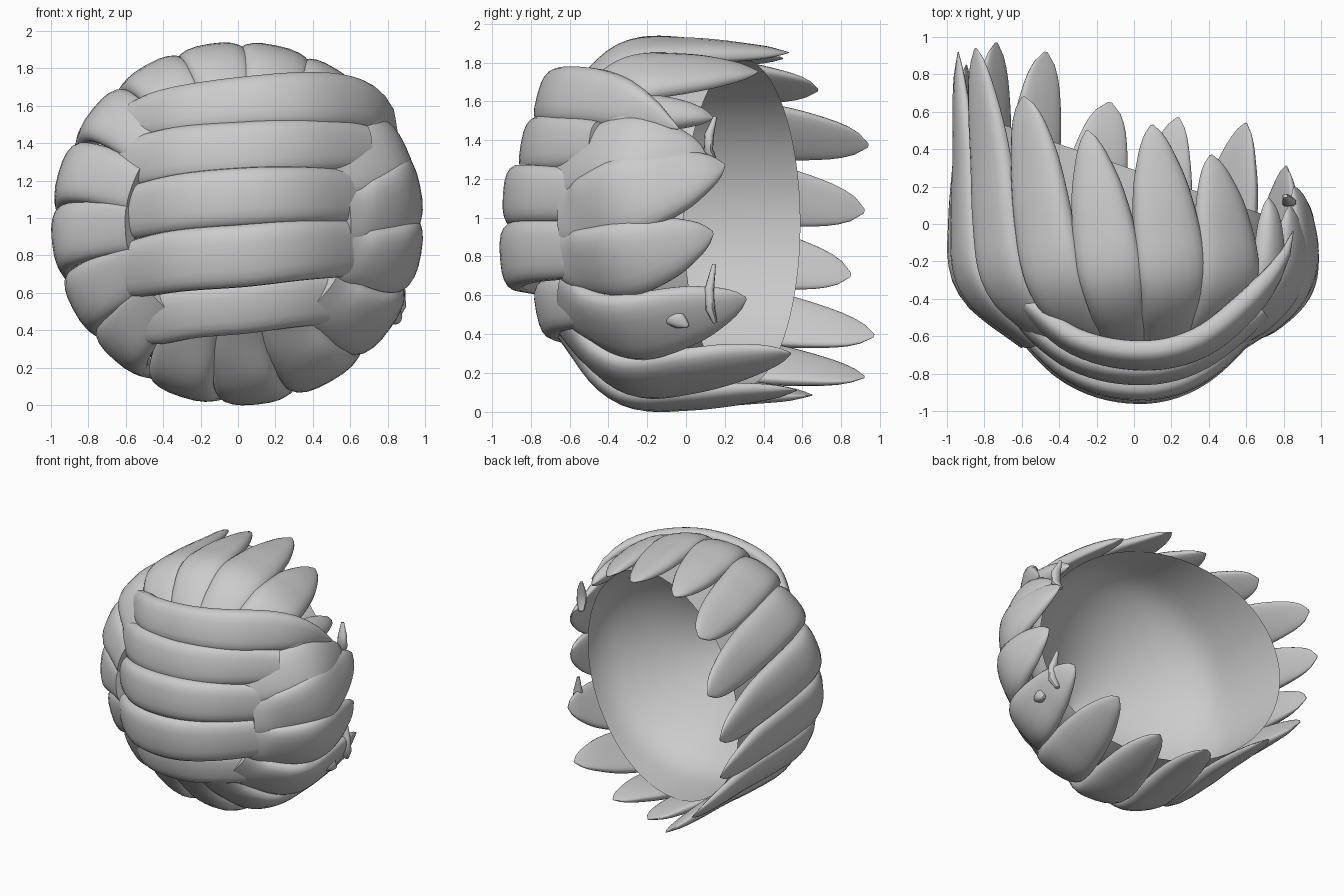
import bpy, math
from mathutils import Vector

if "Cube" in bpy.data.objects:
    bpy.data.objects.remove(bpy.data.objects["Cube"])

CZ = 0.97  # height of the shell axis, which runs along y


def interp(x, table):
    """Smooth (Catmull-Rom style) lookup in a list of (x, value)."""
    n = len(table)
    x = min(max(x, table[0][0]), table[-1][0])
    i = 0
    while i < n - 2 and x > table[i + 1][0]:
        i += 1

    def slope(k):
        a, b = table[max(k - 1, 0)], table[min(k + 1, n - 1)]
        return (b[1] - a[1]) / (b[0] - a[0])
    (x0, v0), (x1, v1) = table[i], table[i + 1]
    h = x1 - x0
    t = (x - x0) / h
    return ((2*t**3 - 3*t**2 + 1) * v0 + (t**3 - 2*t**2 + t) * h * slope(i)
            + (3*t**2 - 2*t**3) * v1 + (t**3 - t**2) * h * slope(i + 1))


def make(name, verts, faces, angle=45):
    me = bpy.data.meshes.new(name)
    me.from_pydata(verts, [], faces)
    me.update()
    ob = bpy.data.objects.new(name, me)
    bpy.context.collection.objects.link(ob)
    bpy.ops.object.select_all(action='DESELECT')
    ob.select_set(True)
    bpy.context.view_layer.objects.active = ob
    bpy.ops.object.mode_set(mode='EDIT')
    bpy.ops.mesh.select_all(action='SELECT')
    bpy.ops.mesh.normals_make_consistent(inside=False)
    bpy.ops.object.mode_set(mode='OBJECT')
    bpy.ops.object.shade_smooth_by_angle(angle=math.radians(angle))
    return ob


def loft(name, pts, outs, ws, ts, e=0.8, seg=20, under=1.0):
    """Padded plate along a path: half widths ws, half thicknesses ts."""
    verts, faces, n = [], [], len(pts)
    for i, p in enumerate(pts):
        tan = (pts[min(i + 1, n - 1)] - pts[max(i - 1, 0)]).normalized()
        out = (outs[i] - tan * outs[i].dot(tan)).normalized()
        side = tan.cross(out)
        for k in range(seg):
            a = 2 * math.pi * k / seg
            c, s = math.cos(a), math.sin(a)
            c = math.copysign(abs(c) ** e, c)
            s = math.copysign(abs(s) ** e, s)
            if s < 0:
                s *= under
            verts.append(p + side * ws[i] * c + out * ts[i] * s)
    for i in range(n - 1):
        for k in range(seg):
            a, b = i * seg + k, i * seg + (k + 1) % seg
            faces.append((a, b, b + seg, a + seg))
    faces.append(tuple(range(seg)))
    faces.append(tuple(range((n - 1) * seg, n * seg)))
    return make(name, verts, faces)


# Pointed scales wrapped around the shell
ENVELOPE = [(-.63, .62), (-.4, .88), (-.25, .962), (0, .97), (.4, .96), (1, 1.0)]
WIDTH = [(0, .74), (.15, .9), (.4, 1), (.7, .8), (.88, .48), (.96, .25), (1, .04)]
BLUNT = [(0, .76), (.15, .92), (.4, 1), (.7, .88), (.88, .62), (.96, .36), (1, .06)]
THICK = [(0, .7), (.15, .95), (.4, 1), (.7, .85), (.9, .5), (1, .04)]


def scale(name, a0, a1, y1, w, y0=-.62):
    pts, outs, ws, ts = [], [], [], []
    N = 26
    for i in range(N + 1):
        u = i / N
        y = y0 + (y1 - y0) * u
        a = math.radians(a0 + (a1 - a0) * max(0, u - .1) / .9)
        r = interp(y, ENVELOPE) - .08
        pts.append(Vector((1.03 * r * math.cos(a), y, CZ + r * math.sin(a))))
        outs.append(Vector((math.cos(a), 0, math.sin(a))))
        ws.append(w * interp(u, BLUNT if y1 > .6 else WIDTH))
        ts.append(.08 * interp(u, THICK))
    loft(name, pts, outs, ws, ts, under=.45)


# start angle, tip angle, tip y, half width
SCALES = [(27, 24, .10, .20), (4, 20, .20, .21), (-17, -3, .14, .20),
          (-42, -26, .31, .21), (-66, -49, .54, .20), (-89, -75, .57, .19),
          (-112, -98, .65, .19), (-135, -120, .92, .18), (-155, -141, .97, .18),
          (-178, -163, .85, .18), (-200, -184, .92, .18), (-223, -206, .94, .18),
          (-245, -230, .68, .18), (-265, -254, .50, .18), (-285, -276, .53, .19),
          (-306, -297, .37, .19)]
for i, s in enumerate(SCALES):
    scale(f"scale_{i + 1}", *s)
scale("scale_under_top_band", 40, 38, .14, .10, y0=-.4)


# Horizontal front bands
def band(name, path, w, t, width=None):
    """path: list of (x, y, z) with increasing x."""
    ys = [(p[0], p[1]) for p in path]
    zs = [(p[0], p[2]) for p in path]
    width = width or [(0, .7), (.1, .92), (.5, 1), (.9, .9), (1, .75)]
    pts, outs, ws, ts = [], [], [], []
    N = 28
    for i in range(N + 1):
        u = i / N
        x = path[0][0] + (path[-1][0] - path[0][0]) * u
        z = interp(x, zs)
        pts.append(Vector((x, interp(x, ys), z)))
        outs.append(Vector((.9 * x, -.8, .35 * (z - CZ))))
        f = interp(u, width)
        ws.append(w * f)
        ts.append(t * min(1, f))
    loft(name, pts, outs, ws, ts, e=.72, under=.6)


band("front_band_1", [(-.56, -.43, 1.52), (-.3, -.62, 1.57), (.05, -.69, 1.61),
                      (.35, -.62, 1.625), (.6, -.42, 1.61), (.78, -.2, 1.55), (.85, -.04, 1.46)],
     .155, .085, [(0, .65), (.1, .85), (.5, .97), (.75, 1), (.88, .85), (.96, .45), (1, .04)])
for i, (yf, zl, zm, zr, w, xl, xr) in enumerate([
        (-.77, 1.27, 1.36, 1.38, .155, -.64, .68),
        (-.86, 1.00, 1.11, 1.11, .160, -.66, .70),
        (-.875, .70, .80, .84, .170, -.66, .70),
        (-.69, .43, .53, .57, .150, -.52, .60)]):
    ye = -.45
    band(f"front_band_{i + 2}",
         [(xl, ye, zl), (xl * .5, ye + (yf - ye) * .76, (zl + zm) / 2 + .02),
          (.03, yf, zm), (xr * .5, ye + (yf - ye) * .78, (zm + zr) / 2 + .01),
          (xr, ye, zr)], w, .085)

# Smooth inner cup with a slanted opening at the back
CUP = [(-.74, .02), (-.62, .3), (-.44, .57), (-.25, .76), (-.1, .84), (.1, .86), (.7, .86)]
SEG, ROWS = 64, 18
verts, faces = [], []
for j in range(ROWS + 1):
    for k in range(SEG):
        a = 2 * math.pi * k / SEG
        rim = .29 - .3 * math.cos(a)
        y = -.74 + (rim + .74) * (j / ROWS) ** 1.2
        r = interp(y, CUP) - .015
        verts.append((1.03 * r * math.cos(a), y, CZ + r * math.sin(a)))
for j in range(ROWS):
    for k in range(SEG):
        b = j * SEG + (k + 1) % SEG
        faces.append((j * SEG + k, b, b + SEG, j * SEG + k + SEG))
faces.append(tuple(range(SEG)))
make("inner_cup", verts, faces)

# Thin bent slivers and a small stud on the right rim
X = Vector((1, 0, 0))
for i, (x, zs) in enumerate([(.82, (1.29, 1.35, 1.43, 1.52)), (.85, (.46, .53, .63, .76))]):
    ys = (.15, .115, .12, .15) if i == 0 else (.15, .125, .12, .145)
    pts = [Vector((x + dx, y, z)) for dx, y, z in zip((-.01, .01, .01, -.01), ys, zs)]
    loft(f"rim_sliver_{i + 1}", pts, [X] * 4,
         [.012, .025, .025, .01], [.02, .04, .035, .01], seg=10)
loft("rim_stud", [Vector((.80, -.12, .49)), Vector((.82, -.08, .49)),
                  Vector((.84, -.03, .47)), Vector((.85, .01, .44))],
     [X] * 4, [.01, .045, .045, .01], [.01, .04, .04, .01], seg=12)
